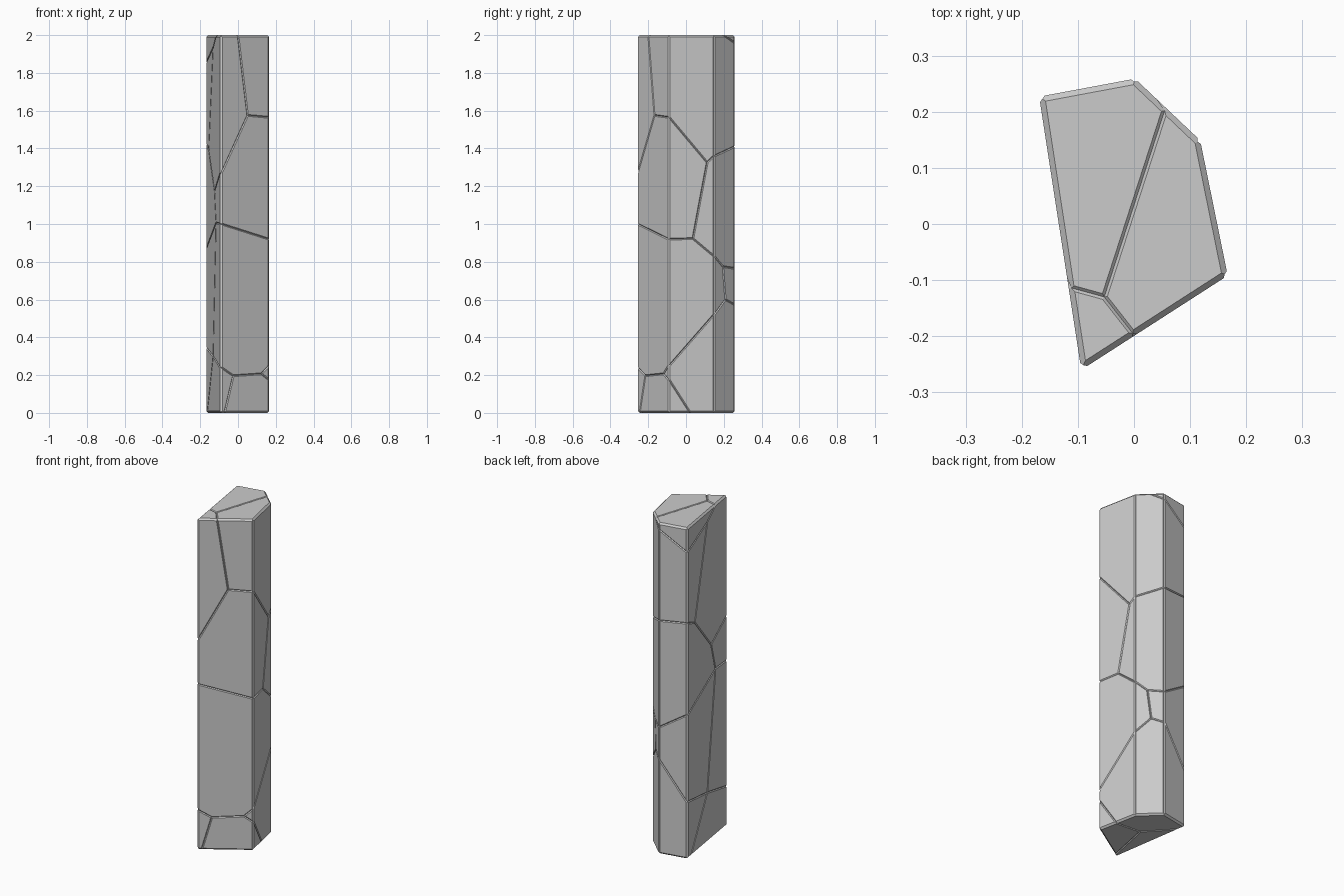
import bpy
import bmesh
from math import atan2
from mathutils import Vector

cube = bpy.data.objects.get("Cube")
if cube:
    bpy.data.objects.remove(cube, do_unlink=True)

HEIGHT = 2.0
BEVEL = 0.005     # depth and half width of the cracks

stone = bpy.data.materials.new("grey_stone")
stone.use_nodes = True
GREY = (0.6, 0.6, 0.6, 1)
stone.diffuse_color = GREY
stone.node_tree.nodes["Principled BSDF"].inputs["Base Color"].default_value = GREY

# Footprint of the pillar, counter-clockwise from the front corner
footprint = [Vector(p) for p in (
    (-.094, -.260), (.167, -.092), (.118, .149), (.002, .259), (-.169, .227))]
SIDES = len(footprint)


def side_normal(i):
    e = footprint[(i + 1) % SIDES] - footprint[i % SIDES]
    return Vector((e.y, -e.x)).normalized()


# Core corners sit one bevel inside the footprint
core = []
for i, corner in enumerate(footprint):
    a, b = side_normal(i - 1), side_normal(i)
    core.append(corner - (a + b) * BEVEL / (1 + a.dot(b)))

# Cracks as paths of (side + fraction along it, height)
wall_cracks = [
    # front side
    [(.35, 2), (.55, 1.575), (1, 1.565)],
    [(.55, 1.575), (0, 1.27)],
    [(0, 1), (1, .92)],
    [(0, .24), (.25, .197), (.84, .207), (1, .25)],
    [(.25, .197), (.07, 0)],
    [(.84, .207), (1, .175), (1.46, 0)],
    # left side, running on round the back
    [(1, 1.565), (1.85, 1.326), (2, 1.36), (3, 1.41), (4, 1.425), (4.18, 1.392)],
    [(1.85, 1.326), (1.53, .923), (1, .92)],
    [(1.53, .923), (2, .83), (2.42, .775), (3, .765), (4, .87), (4.71, 1.007)],
    [(1, .25), (2, .52), (2.55, .6), (3, .573), (4, .345), (4.5, .3), (5, .24)],
    [(2.42, .775), (2.55, .6)],
    [(2.52, 2), (3, 1.96), (4, 1.855), (4.5, 1.935), (4.71, 2)],
    # right side
    [(4.5, 1.935), (4.18, 1.392), (4.6, 1.175), (5, 1.27)],
    [(4.6, 1.175), (4.71, 1.007), (5, 1)],
    [(4.71, 1.007), (4.5, .3), (4.08, 0)],
]
# Cracks on the caps: junction point, height and the wall positions they reach
cap_cracks = [
    ((-.053, -.13), HEIGHT, (.35, 2.52, 4.71)),
    ((-.018, .031), 0, (.07, 1.46, 4.08)),
]

bm = bmesh.new()
nodes = {}


def level(z):
    return min(max(z, BEVEL), HEIGHT - BEVEL)


def wall(u, z):
    """Vertex on the wall, shared by everything that meets there."""
    u %= SIDES
    key = (round(u, 3), round(z, 3))
    if key not in nodes:
        i = int(u)
        p = core[i].lerp(core[(i + 1) % SIDES], u - i)
        nodes[key] = bm.verts.new((p.x, p.y, level(z)))
    return nodes[key]


seams = []
for path in wall_cracks:
    verts = [wall(*p) for p in path]
    seams += zip(verts, verts[1:])
for (x, y), z, ends in cap_cracks:
    middle = bm.verts.new((x, y, level(z)))
    seams += [(middle, wall(u, z)) for u in ends]
for i in range(SIDES):
    wall(i, 0)
    wall(i, HEIGHT)

# Planes of the core: five sides, top and bottom
planes = [(Vector((*core[i], BEVEL)), side_normal(i).to_3d()) for i in range(SIDES)]
planes += [(Vector((0, 0, level(z))), Vector((0, 0, s))) for z, s in ((0, -1), (HEIGHT, 1))]


def on_plane(v, plane):
    return abs((v.co - plane[0]).dot(plane[1])) < 1e-5


def panels(plane):
    """Split one plane along its cracks and return the outline of each panel."""
    n = plane[1]
    ax = n.orthogonal().normalized()
    ay = n.cross(ax)

    def angle(a, b):
        d = b - a
        return atan2(d.dot(ay), d.dot(ax))

    rim = [v for v in bm.verts
           if on_plane(v, plane) and sum(on_plane(v, p) for p in planes) > 1]
    centre = sum((v.co for v in rim), Vector()) / len(rim)
    rim.sort(key=lambda v: angle(centre, v.co))
    edges = list(zip(rim, rim[1:] + rim[:1]))
    edges += [s for s in seams if all(on_plane(v, plane) for v in s)]

    around = {}
    for a, b in edges:
        around.setdefault(a, []).append(b)
        around.setdefault(b, []).append(a)
    for v, near in around.items():
        near.sort(key=lambda w: angle(v.co, w.co))

    todo = set(edges) | {(b, a) for a, b in edges}
    found = []
    while todo:
        a, b = start = next(iter(todo))
        loop = []
        while True:
            todo.discard((a, b))
            loop.append(a)
            near = around[b]
            a, b = b, near[near.index(a) - 1]
            if (a, b) == start:
                break
        area = sum((p.co.cross(q.co) for p, q in zip(loop, loop[1:] + loop[:1])), Vector())
        if area.dot(n) > 0:
            found.append(loop)
    return found


# Build the panels, then raise each one with a chamfered rim
for outline in [o for plane in planes for o in panels(plane)]:
    bm.faces.new(outline)
bm.normal_update()
bmesh.ops.inset_individual(bm, faces=bm.faces[:], thickness=BEVEL, depth=BEVEL,
                           use_even_offset=True)

mesh = bpy.data.meshes.new("cracked_stone_pillar")
bm.to_mesh(mesh)
bm.free()
mesh.materials.append(stone)
pillar = bpy.data.objects.new("cracked_stone_pillar", mesh)
bpy.context.collection.objects.link(pillar)
